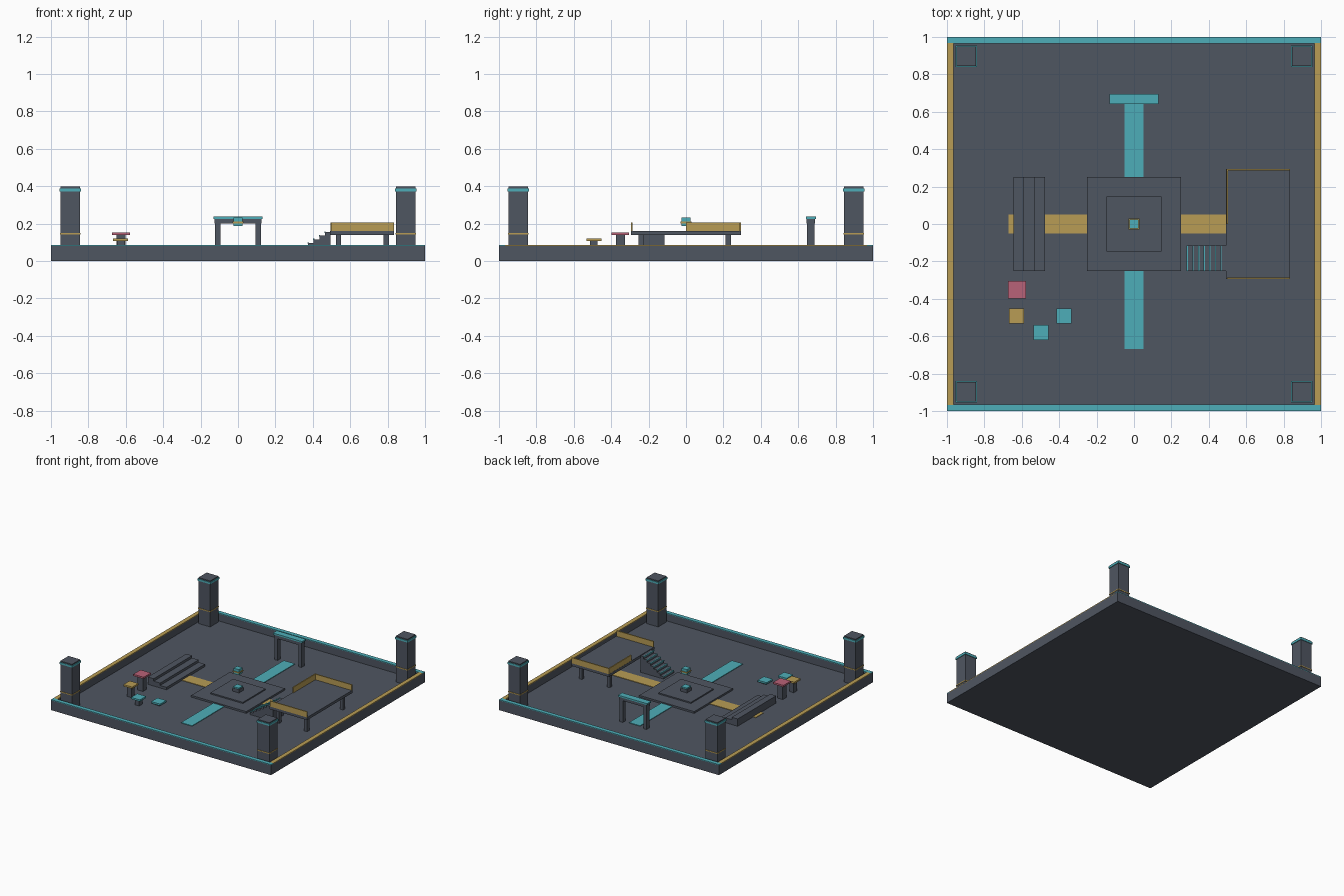
import bpy

cube = bpy.data.objects.get("Cube")
if cube:
    bpy.data.objects.remove(cube, do_unlink=True)


def material(name, rgb):
    m = bpy.data.materials.new(name)
    m.use_nodes = True
    m.diffuse_color = (*rgb, 1)
    m.node_tree.nodes["Principled BSDF"].inputs["Base Color"].default_value = (*rgb, 1)
    return m


SLATE = material("slate", (0.078, 0.092, 0.120))
TEAL = material("teal", (0.076, 0.42, 0.48))
GOLD = material("gold", (0.48, 0.335, 0.09))
ROSE = material("rose", (0.485, 0.122, 0.188))

FLOOR = 0.02
WALL_TOP = 0.08


def box(name, x, y, z, mat):
    """Box from (min, max) ranges along each axis."""
    bpy.ops.mesh.primitive_cube_add(size=1)
    ob = bpy.context.object
    ob.name = name
    ob.location = [(a + b) / 2 for a, b in (x, y, z)]
    ob.scale = [b - a for a, b in (x, y, z)]
    bpy.ops.object.transform_apply(location=False, rotation=False, scale=True)
    ob.data.materials.append(mat)
    return ob


def block(name, cx, cy, width, z, mat):
    """Square block around a centre point."""
    h = width / 2
    return box(name, (cx - h, cx + h), (cy - h, cy + h), z, mat)


def span(s, a, b):
    """Range a..b mirrored to the side given by the sign s."""
    return tuple(sorted((s * a, s * b)))


# Floor tray with raised rim and coloured trim
box("floor", (-1, 1), (-1, 1), (0, FLOOR), SLATE)
for s, side in ((-1, "right"), (1, "left")):
    box(side + "_wall", span(s, 0.968, 1), (-0.968, 0.968), (FLOOR, WALL_TOP), SLATE)
    box(side + "_trim", span(s, 0.966, 1), (-0.968, 0.968), (WALL_TOP, 0.086), GOLD)
for s, side in ((-1, "front"), (1, "back")):
    box(side + "_wall", (-1, 1), span(s, 0.968, 1), (FLOOR, WALL_TOP), SLATE)
    box(side + "_trim", (-1, 1), span(s, 0.966, 1), (WALL_TOP, 0.086), TEAL)

# Corner towers
for sx in (-1, 1):
    for sy in (-1, 1):
        x, y = sx * 0.897, sy * 0.897
        block("tower_shaft", x, y, 0.106, (FLOOR, 0.375), SLATE)
        block("tower_band", x, y, 0.112, (0.142, 0.150), GOLD)
        block("tower_collar", x, y, 0.116, (0.373, 0.389), TEAL)
        block("tower_cap", x, y, 0.106, (0.389, 0.398), SLATE)

# Painted cross paths
box("gold_path", (-0.67, 0.67), (-0.05, 0.05), (FLOOR, 0.024), GOLD)
box("teal_path", (-0.05, 0.05), (-0.667, 0.667), (FLOOR, 0.025), TEAL)

# Central dais, pedestal and floating beacon
block("dais_lower", 0, 0, 0.5, (FLOOR, 0.035), SLATE)
block("dais_upper", 0, 0, 0.296, (0.035, 0.045), SLATE)
block("pedestal", 0, 0, 0.06, (0.045, 0.072), SLATE)
block("pedestal_top", 0, 0, 0.052, (0.072, 0.082), TEAL)
block("beacon", 0, 0, 0.046, (0.187, 0.232), TEAL)
block("beacon_ring", 0, 0, 0.058, (0.202, 0.211), GOLD)

# Gate at the back
for s in (-1, 1):
    box("gate_post", span(s, 0.094, 0.122), (0.648, 0.686), (FLOOR, 0.2), SLATE)
box("gate_beam", (-0.125, 0.125), (0.645, 0.689), (0.2, 0.226), SLATE)
box("gate_cap", (-0.132, 0.132), (0.642, 0.694), (0.226, 0.238), TEAL)

# Tiered bench, lowest step facing the centre
for i in range(3):
    box("bench_step", (-0.645, -0.475 - i * 0.058), (-0.25, 0.25),
        (FLOOR + i * 0.02, FLOOR + (i + 1) * 0.02), SLATE)

# Raised deck with legs and railings
box("deck", (0.493, 0.835), (-0.295, 0.295), (0.138, 0.16), SLATE)
for x in (0.538, 0.792):
    for y in (-0.24, 0.226):
        block("deck_leg", x, y, 0.028, (FLOOR, 0.138), SLATE)
for s, side in ((-1, "front"), (1, "back")):
    box(side + "_rail", (0.496, 0.833), span(s, 0.286, 0.295), (0.16, 0.206), GOLD)
box("side_rail", (0.494, 0.503), (0, 0.295), (0.16, 0.206), GOLD)

# Stairs up to the deck with teal nosings
STEPS, RUN = 7, 0.03
RISE = (0.155 - FLOOR) / STEPS
for i in range(STEPS):
    x, top = 0.285 + i * RUN, FLOOR + (i + 1) * RISE
    box("stair_step", (x, x + RUN), (-0.25, -0.115), (FLOOR, top), SLATE)
    box("stair_nosing", (x - 0.003, x + 0.004), (-0.25, -0.115), (top - 0.004, top + 0.003), TEAL)

# Rising stepping pads on posts
pads = ((-0.375, -0.493, 0.08, 0.048, TEAL),
        (-0.498, -0.58, 0.08, 0.083, TEAL),
        (-0.628, -0.493, 0.08, 0.12, GOLD),
        (-0.626, -0.351, 0.095, 0.152, ROSE))
for x, y, width, top, mat in pads:
    block("pad_post", x, y, width / 2, (FLOOR, top - 0.014), SLATE)
    block("pad_top", x, y, width, (top - 0.014, top), mat)
